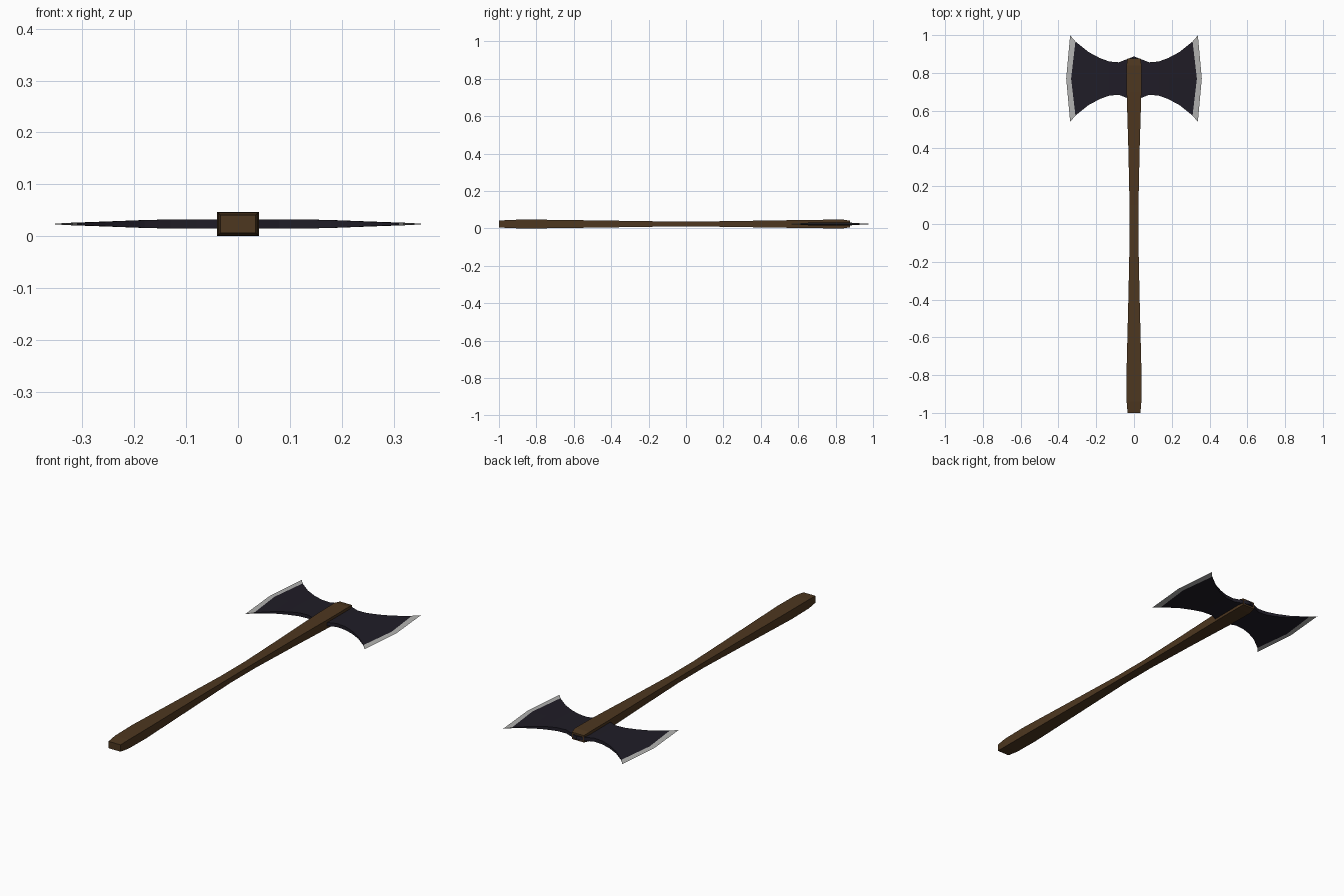
import bpy, bmesh

if "Cube" in bpy.data.objects:
    bpy.data.objects.remove(bpy.data.objects["Cube"])

ZC = 0.0235      # mid-plane height
YC = 0.77        # centre of the axe head along the shaft


def material(name, rgb):
    m = bpy.data.materials.new(name)
    m.diffuse_color = (*rgb, 1)
    m.use_nodes = True
    m.node_tree.nodes["Principled BSDF"].inputs["Base Color"].default_value = m.diffuse_color
    return m


def loft(name, rings, mat, caps=(True, True), mirror=False):
    """Skin a list of equal-length point rings, flat shaded."""
    bm = bmesh.new()
    loops = [[bm.verts.new(p) for p in ring] for ring in rings]
    n = len(loops[0])
    for a, b in zip(loops, loops[1:]):
        for i in range(n):
            j = (i + 1) % n
            bm.faces.new((a[i], a[j], b[j], b[i]))
    if caps[0]:
        bm.faces.new(loops[0])
    if caps[1]:
        bm.faces.new(loops[-1])
    bmesh.ops.remove_doubles(bm, verts=bm.verts, dist=1e-5)
    bmesh.ops.recalc_face_normals(bm, faces=bm.faces)
    me = bpy.data.meshes.new(name)
    bm.to_mesh(me)
    bm.free()
    me.materials.append(mat)
    ob = bpy.data.objects.new(name, me)
    bpy.context.collection.objects.link(ob)
    if mirror:
        ob.modifiers.new("Mirror", 'MIRROR').use_axis[0] = True
    return ob


wood = material("dark_wood", (0.075, 0.038, 0.014))
iron = material("dark_iron", (0.014, 0.012, 0.02))
steel = material("sharp_steel", (0.45, 0.45, 0.44))

# Shaft: square section, waisted in the middle (y, half width, half height)
shaft = [(-1.0, 0.034, 0.0175), (-0.94, 0.039, 0.0225), (-0.8, 0.04, 0.0235),
         (-0.4, 0.030, 0.018), (-0.1, 0.0235, 0.0135), (0.1, 0.0235, 0.0135),
         (0.4, 0.030, 0.018), (0.7, 0.039, 0.0225), (0.84, 0.04, 0.0235),
         (0.876, 0.034, 0.0175)]
loft("shaft", [[(-w, y, ZC - h), (w, y, ZC - h), (w, y, ZC + h), (-w, y, ZC + h)]
               for y, w, h in shaft], wood)


def blade_ring(x_mid, x_tip, half_len, t):
    up = [(x_tip, YC + half_len, ZC + t), (x_mid, YC, ZC + t), (x_tip, YC - half_len, ZC + t)]
    return up + [(x, y, ZC - t) for x, y, _ in reversed(up)]


# Double head: flaring plate thinning outwards (mid x, tip x, half length, half thickness)
head = [(0, 0, 0.117, 0.009), (0.08, 0.08, 0.086, 0.009), (0.13, 0.13, 0.09, 0.0088),
        (0.185, 0.18, 0.108, 0.0075), (0.25, 0.24, 0.14, 0.005),
        (0.333, 0.31, 0.196, 0.002)]
loft("axe_head", [blade_ring(*s) for s in head], iron, caps=(False, False), mirror=True)

# Cutting edges: bright bevels tapering to a sharp line
loft("cutting_edges", [blade_ring(0.333, 0.31, 0.196, 0.002),
                       blade_ring(0.359, 0.338, 0.229, 0.0)],
     steel, caps=(False, False), mirror=True)
